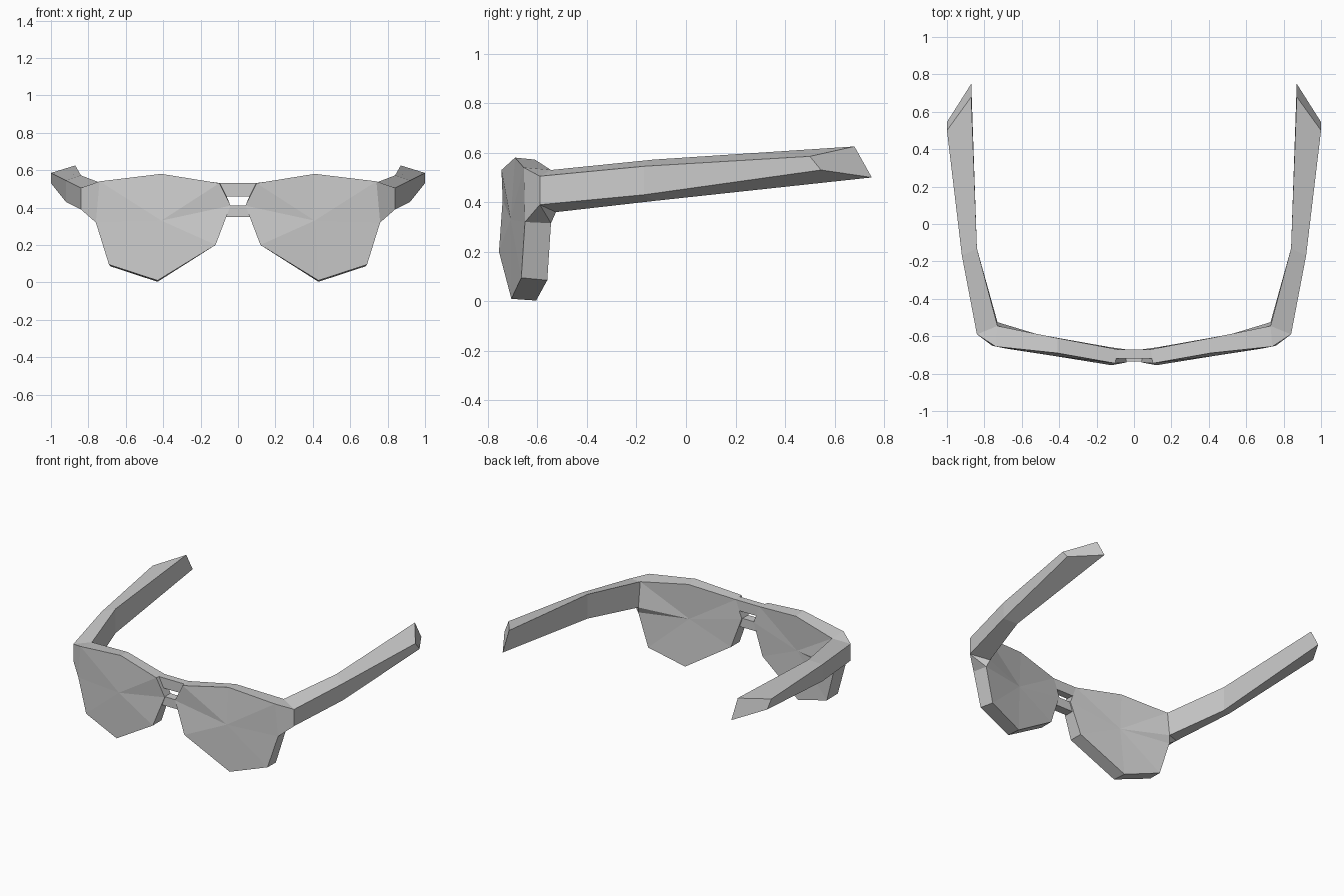
import bpy
import bmesh

default = bpy.data.objects.get("Cube")
if default:
    bpy.data.objects.remove(default, do_unlink=True)

grey = bpy.data.materials.new("plain grey")
grey.use_nodes = True
grey.diffuse_color = (0.6, 0.6, 0.6, 1)
grey.node_tree.nodes["Principled BSDF"].inputs["Base Color"].default_value = (0.6, 0.6, 0.6, 1)


def build(name, faces):
    """Make a mirrored, flat-shaded part from faces given as lists of points."""
    bm = bmesh.new()
    for face in faces:
        bm.faces.new([bm.verts.new(p) for p in face])
    bmesh.ops.remove_doubles(bm, verts=bm.verts, dist=0.0005)
    bmesh.ops.recalc_face_normals(bm, faces=bm.faces)
    mesh = bpy.data.meshes.new(name)
    bm.to_mesh(mesh)
    bm.free()
    mesh.materials.append(grey)
    obj = bpy.data.objects.new(name, mesh)
    bpy.context.collection.objects.link(obj)
    mirror = obj.modifiers.new("mirror", "MIRROR")
    mirror.use_clip = True
    return obj


def fan(centre, ring):
    return [(centre, a, b) for a, b in zip(ring, ring[1:] + ring[:1])]


def strip(ring_a, ring_b):
    n = len(ring_a)
    return [(ring_a[i], ring_a[(i + 1) % n], ring_b[(i + 1) % n], ring_b[i]) for i in range(n)]


# Lens outlines, clockwise from the top inner corner
front = [(.10, -.745, .53), (.41, -.69, .58), (.74, -.655, .54), (.76, -.65, .32),
         (.69, -.665, .095), (.43, -.705, .01), (.12, -.755, .20), (.04, -.74, .41)]
back = [(.09, -.67, .53), (.41, -.61, .572), (.73, -.545, .53), (.745, -.545, .315),
        (.68, -.56, .085), (.43, -.605, .003), (.12, -.66, .20), (.045, -.67, .41)]

# Corner points shared by the hinge and the arm
outer_top = (.84, -.59, .505)
outer_low = (.84, -.59, .39)
inner_low = (.73, -.525, .36)
inner_top = back[2]

# Lens: two shallow fans joined by a rim, left open where the hinge sits
rim = strip(front, back)
del rim[2]
back_ring = back[:3] + [inner_low] + back[3:]
lens = fan((.41, -.708, .33), front) + fan((.41, -.622, .33), back_ring) + rim
build("lens", lens)

# Hinge: the angled corner between lens and arm
build("hinge", [(front[2], outer_top, outer_low, front[3]),
                (front[2], inner_top, outer_top),
                (front[3], outer_low, back[3]),
                (outer_low, inner_low, back[3])])

# Arm: four-sided sections running back to a slanted tip
sections = [[outer_top, outer_low, inner_low, inner_top],
            [(.92, -.17, .545), (.92, -.17, .43), (.84, -.13, .405), (.84, -.13, .572)],
            [(1, .50, .585), (1, .545, .53), (.87, .75, .50), (.87, .68, .625)]]
arm = [f for a, b in zip(sections, sections[1:]) for f in strip(a, b)]
build("arm", arm + [sections[-1]])


# Bridge bars: half prisms that meet on the centre line
def bar(name, x_top, x_low, z_top, z_low, y_front, y_back):
    ends = [[(0, y, z_top), (x, y, z_top), (w, y, z_low), (0, y, z_low)]
            for y, x, w in ((y_front, x_top, x_low), (y_back, x_top, x_low))]
    sides = strip(*ends)
    build(name, ends + sides[:3])


bar("upper_bridge", .10, .062, .53, .46, -.72, -.67)
bar("lower_bridge", .042, .065, .412, .35, -.735, -.675)
